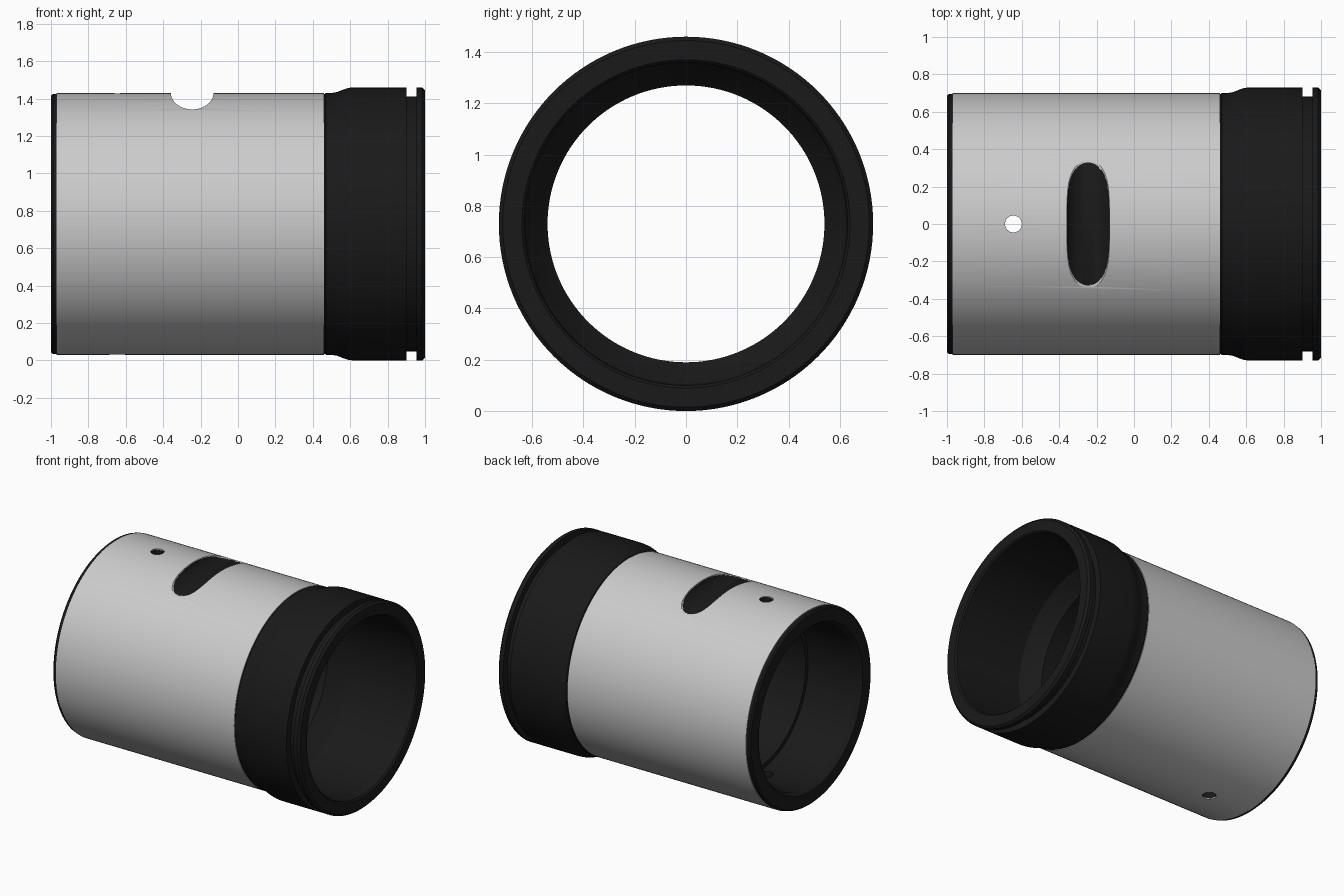
import bpy, math

if "Cube" in bpy.data.objects:
    bpy.data.objects.remove(bpy.data.objects["Cube"])

AXIS_Z = 0.73
SEGMENTS = 128


def revolve(name, profile, material=None):
    """Spin a closed (x, radius) profile around the horizontal axis."""
    n = len(profile)
    verts = []
    for s in range(SEGMENTS):
        a = 2 * math.pi * s / SEGMENTS
        verts += [(x, r * math.cos(a), AXIS_Z + r * math.sin(a)) for x, r in profile]
    faces = []
    for s in range(SEGMENTS):
        t = (s + 1) % SEGMENTS
        for i in range(n):
            j = (i + 1) % n
            faces.append((s * n + i, s * n + j, t * n + j, t * n + i))
    mesh = bpy.data.meshes.new(name)
    mesh.from_pydata(verts, [], faces)
    obj = bpy.data.objects.new(name, mesh)
    bpy.context.collection.objects.link(obj)
    if material:
        mesh.materials.append(material)
    # consistent outward normals
    activate(obj)
    bpy.ops.object.mode_set(mode='EDIT')
    bpy.ops.mesh.select_all(action='SELECT')
    bpy.ops.mesh.normals_make_consistent(inside=False)
    bpy.ops.object.mode_set(mode='OBJECT')
    return obj


def activate(obj):
    bpy.ops.object.select_all(action='DESELECT')
    obj.select_set(True)
    bpy.context.view_layer.objects.active = obj


def cutter(name, radius, depth, location, rotation=(0, 0, 0), scale=(1, 1, 1)):
    bpy.ops.mesh.primitive_cylinder_add(vertices=48, radius=radius, depth=depth,
                                        location=location, rotation=rotation)
    obj = bpy.context.object
    obj.name = name
    obj.scale = scale
    obj.hide_render = True
    return obj


black = bpy.data.materials.new("black")
black.diffuse_color = (0.01, 0.01, 0.01, 1)
black.use_nodes = True
black.node_tree.nodes["Principled BSDF"].inputs["Base Color"].default_value = black.diffuse_color

# Black barrel: outer skin with grooved collar, then the stepped bore back
barrel = revolve("barrel", [
    (-1.0, 0.685), (-0.99, 0.695), (0.465, 0.695), (0.47, 0.70), (0.50, 0.70),
    (0.53, 0.705), (0.56, 0.717), (0.59, 0.727), (0.615, 0.73),
    (0.90, 0.73), (0.90, 0.682), (0.955, 0.682), (0.955, 0.73),
    (0.985, 0.73), (1.0, 0.715),
    (1.0, 0.64), (0.99, 0.63), (0.46, 0.625), (0.36, 0.56), (0.34, 0.54),
    (-0.58, 0.54), (-0.58, 0.57), (-0.97, 0.575), (-1.0, 0.595)], black)

# Grey sleeve wrapped around the barrel
sleeve = revolve("sleeve", [(-0.97, 0.692), (-0.97, 0.70), (0.46, 0.70), (0.46, 0.692)])

# Cross slot on top and a pin hole right through
slot = cutter("slot_cutter", 0.114, 1.6, (-0.245, 0, 1.43),
              (math.pi / 2, 0, 0), (1, 0.77, 1))
pin = cutter("pin_hole_cutter", 0.045, 2.0, (-0.645, 0, AXIS_Z))

for obj in (barrel, sleeve):
    activate(obj)
    for tool in (slot, pin):
        mod = obj.modifiers.new(tool.name, 'BOOLEAN')
        mod.operation = 'DIFFERENCE'
        mod.solver = 'EXACT'
        mod.object = tool
        bpy.ops.object.modifier_apply(modifier=mod.name)
    bpy.ops.object.shade_smooth_by_angle(angle=math.radians(30))

for tool in (slot, pin):
    bpy.data.objects.remove(tool)
